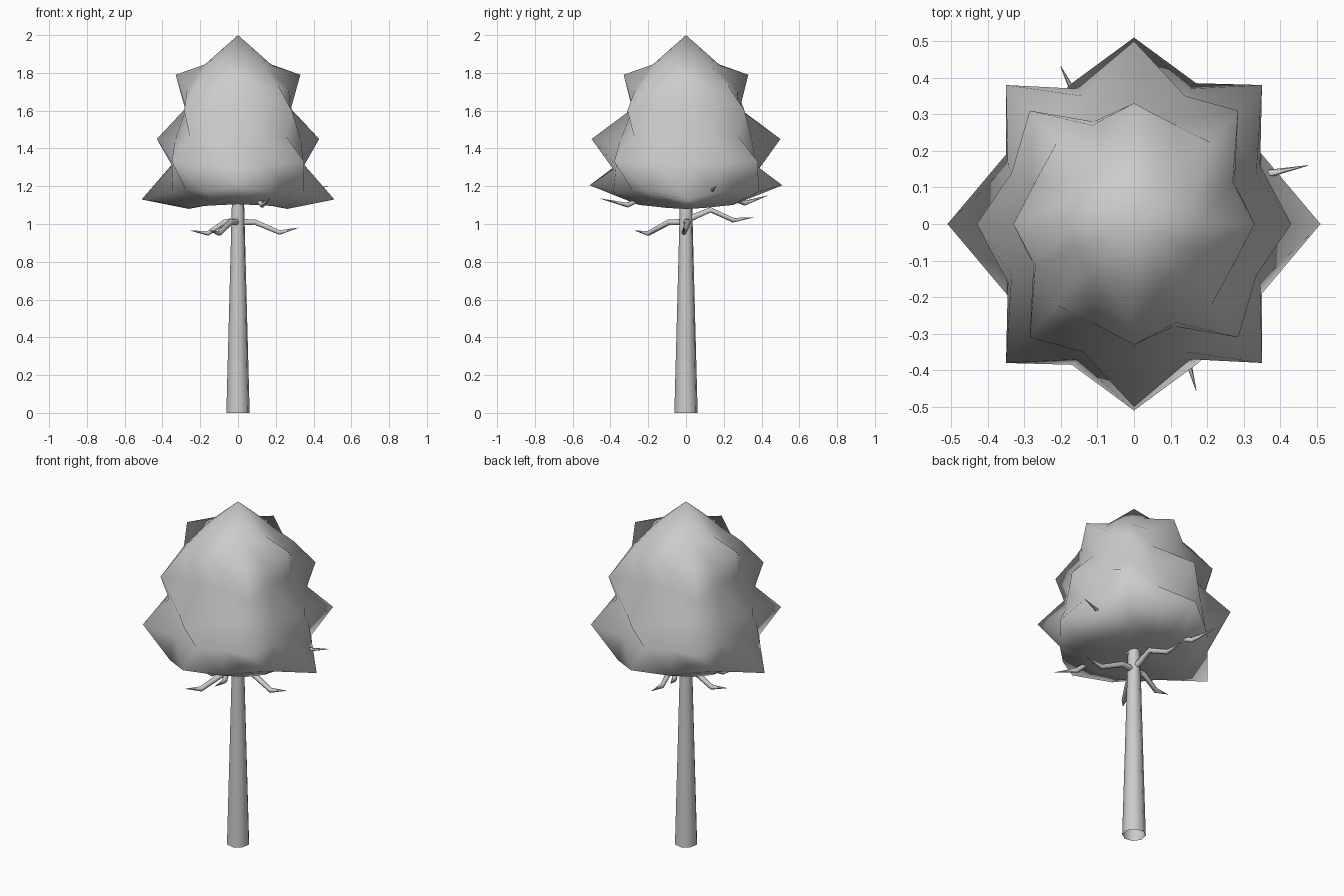
import bpy, bmesh, math


def finish(bm, name):
    bmesh.ops.recalc_face_normals(bm, faces=bm.faces)
    me = bpy.data.meshes.new(name)
    bm.to_mesh(me)
    bm.free()
    for p in me.polygons:
        p.use_smooth = True
    ob = bpy.data.objects.new(name, me)
    bpy.context.collection.objects.link(ob)
    return ob


def bridge(bm, a, b):
    n = len(a)
    for i in range(n):
        j = (i + 1) % n
        bm.faces.new((a[i], a[j], b[j], b[i]))


# Trunk: tapered open tube
bm = bmesh.new()
rings = []
for r, z in [(0.063, 0), (0.048, 0.55), (0.034, 1.08), (0.03, 1.2)]:
    rings.append([bm.verts.new((r * math.cos(i * math.pi / 4 + 0.2), r * math.sin(i * math.pi / 4 + 0.2), z))
                  for i in range(8)])
for a, b in zip(rings, rings[1:]):
    bridge(bm, a, b)
finish(bm, "trunk")

# Foliage: tiers of spikes, alternating between the axes and the diagonals
# each tier: (x, z) on x axis, (y, z) on y axis, (x, y, z) beside x, beside y, diagonal
tiers = [
    ((0.175, 1.845), (0.175, 1.845), (0.162, 0.067, 1.845), (0.067, 0.162, 1.845), (0.124, 0.124, 1.845)),
    ((0.33, 1.79), (0.33, 1.79), (0.27, 0.115, 1.71), (0.115, 0.27, 1.71), (0.212, 0.222, 1.735)),
    ((0.28, 1.61), (0.285, 1.61), (0.275, 0.11, 1.61), (0.11, 0.28, 1.61), (0.285, 0.31, 1.60)),
    ((0.43, 1.45), (0.50, 1.45), (0.335, 0.14, 1.44), (0.14, 0.35, 1.44), (0.255, 0.275, 1.465)),
    ((0.35, 1.31), (0.385, 1.29), (0.345, 0.16, 1.32), (0.155, 0.37, 1.31), (0.35, 0.38, 1.33)),
    ((0.51, 1.13), (0.51, 1.205), (0.35, 0.19, 1.17), (0.17, 0.385, 1.17), (0.275, 0.285, 1.18)),
    ((0.26, 1.08), (0.26, 1.105), (0.24, 0.10, 1.085), (0.10, 0.24, 1.10), (0.19, 0.19, 1.095)),
]
bm = bmesh.new()
rings = []
for (px, zx), (py, zy), m1, m2, d in tiers:
    ring = []
    for sx, sy, flip in ((1, 1, 0), (-1, 1, 1), (-1, -1, 0), (1, -1, 1)):
        quarter = [(0, py, zy), m2, d, m1] if flip else [(px, 0, zx), m1, d, m2]
        ring += [bm.verts.new((sx * x, sy * y, z)) for x, y, z in quarter]
    rings.append(ring)
for a, b in zip(rings, rings[1:]):
    bridge(bm, a, b)
for ring, z in ((rings[0], 2.0), (rings[-1], 1.13)):
    tip = bm.verts.new((0, 0, z))
    for i in range(16):
        bm.faces.new((ring[i], ring[(i + 1) % 16], tip))
finish(bm, "foliage")


# Branches: thin crooked tapering limbs
def branch(name, pts):
    cu = bpy.data.curves.new(name, 'CURVE')
    cu.dimensions = '3D'
    cu.bevel_depth = 0.02
    cu.bevel_resolution = 1
    sp = cu.splines.new('POLY')
    sp.points.add(len(pts) - 1)
    for p, co, rad in zip(sp.points, pts, (1.0, 0.8, 0.7, 0.05)):
        p.co = (*co, 1)
        p.radius = rad
    ob = bpy.data.objects.new(name, cu)
    bpy.context.collection.objects.link(ob)


limbs = [
    [(0, 0, 1.01), (0.09, 0.01, 1.01), (0.22, -0.01, 0.955), (0.32, -0.01, 0.98)],
    [(0, 0, 1.02), (-0.07, 0.0, 1.01), (-0.16, -0.01, 0.95), (-0.25, -0.02, 0.965)],
    [(0, 0, 1.01), (-0.04, -0.09, 1.01), (-0.1, -0.2, 0.95), (-0.15, -0.27, 0.965)],
    [(0, 0, 1.02), (0, 0.13, 1.075), (-0.02, 0.25, 1.02), (-0.03, 0.36, 1.035)],
    [(0, 0, 1.12), (0.06, -0.15, 1.18), (0.13, -0.31, 1.10), (0.17, -0.455, 1.135)],
    [(0, 0, 1.13), (-0.06, 0.15, 1.18), (-0.14, 0.31, 1.11), (-0.2, 0.43, 1.15)],
    [(0, 0, 1.13), (0.15, 0.05, 1.2), (0.33, 0.13, 1.17), (0.475, 0.16, 1.2)],
]
for n, pts in enumerate(limbs):
    branch("branch_%d" % (n + 1), pts)
